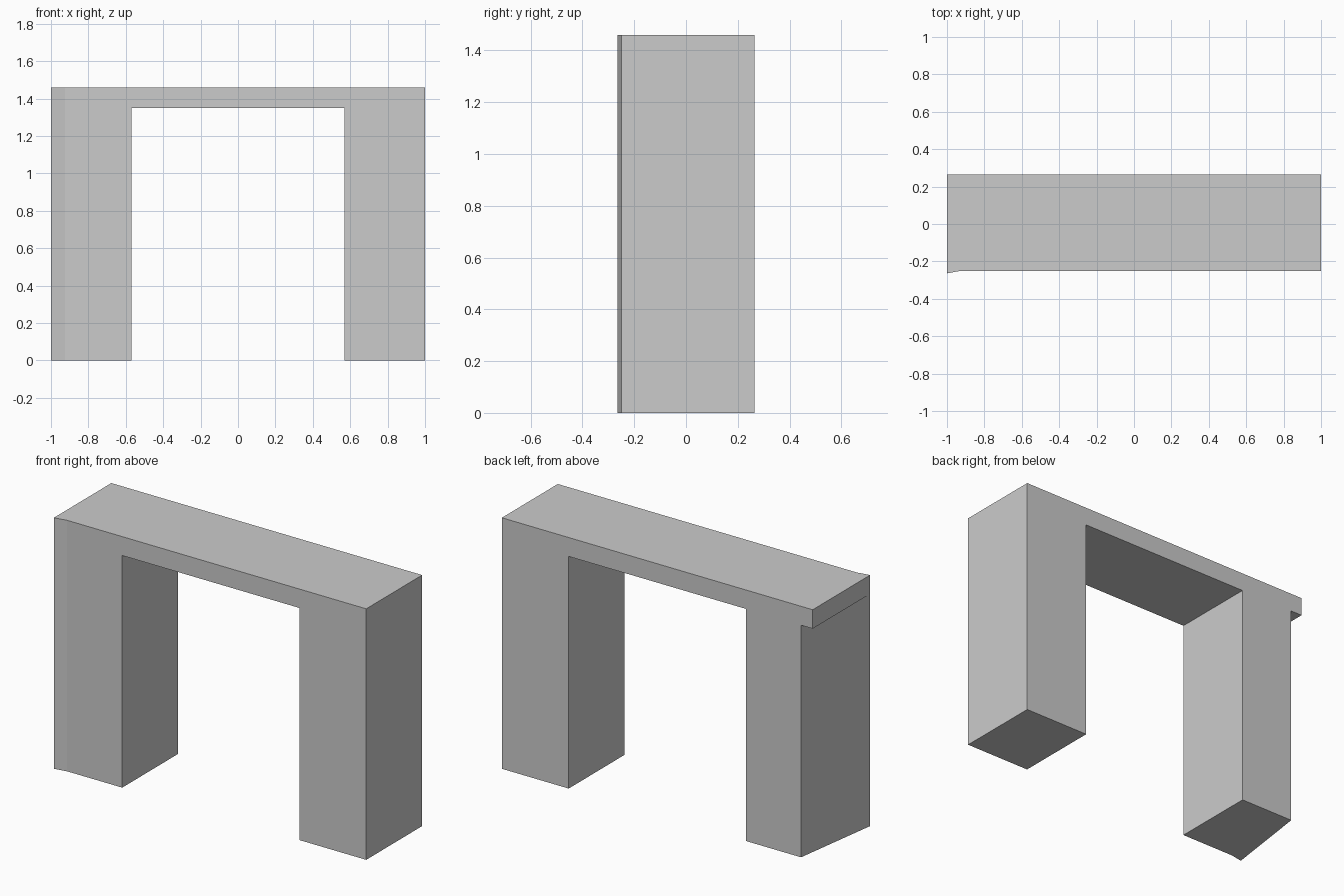
import bpy, bmesh

if "Cube" in bpy.data.objects:
    bpy.data.objects.remove(bpy.data.objects["Cube"])

UNDER, TOP = 1.35, 1.46          # underside and top of the beam
FRONT, BACK, FLARE = -0.25, 0.264, -0.264
INNER, TAPER = 0.57, -0.925      # inner leg edge, bend of the left end

bm = bmesh.new()

# Plan points of the beam, shared by neighbouring patches
plan = {
    "flare": (-1, FLARE), "bend": (TAPER, FRONT),
    "li_f": (-INNER, FRONT), "ri_f": (INNER, FRONT), "r_f": (1, FRONT),
    "r_b": (1, BACK), "ri_b": (INNER, BACK), "li_b": (-INNER, BACK),
    "taper": (TAPER, BACK), "l_b": (-1, BACK),
}
v = {k: bm.verts.new((x, y, UNDER)) for k, (x, y) in plan.items()}

# Left foot, span, right foot, overhang at the left end
for names in ("flare bend li_f li_b taper", "li_f ri_f ri_b li_b",
              "ri_f r_f r_b ri_b", "flare taper l_b"):
    bm.faces.new([v[n] for n in names.split()])

# Beam: raise the plan to the top
res = bmesh.ops.extrude_face_region(bm, geom=bm.faces[:])
bmesh.ops.translate(bm, vec=(0, 0, TOP - UNDER),
                    verts=[g for g in res["geom"] if isinstance(g, bmesh.types.BMVert)])

# Legs: draw the two foot patches down to the ground
feet = [f for f in bm.faces
        if all(abs(p.co.z - UNDER) < 1e-4 for p in f.verts)
        and abs(f.calc_center_median().x) > INNER and f.calc_area() > 0.1]
for foot in bmesh.ops.extrude_discrete_faces(bm, faces=feet)["faces"]:
    for p in foot.verts:
        p.co.z = 0

# Merge flat regions
bmesh.ops.dissolve_limit(bm, angle_limit=0.01, verts=bm.verts[:], edges=bm.edges[:])
bmesh.ops.recalc_face_normals(bm, faces=bm.faces[:])

mesh = bpy.data.meshes.new("archway")
bm.to_mesh(mesh)
bm.free()
bpy.context.collection.objects.link(bpy.data.objects.new("archway", mesh))
